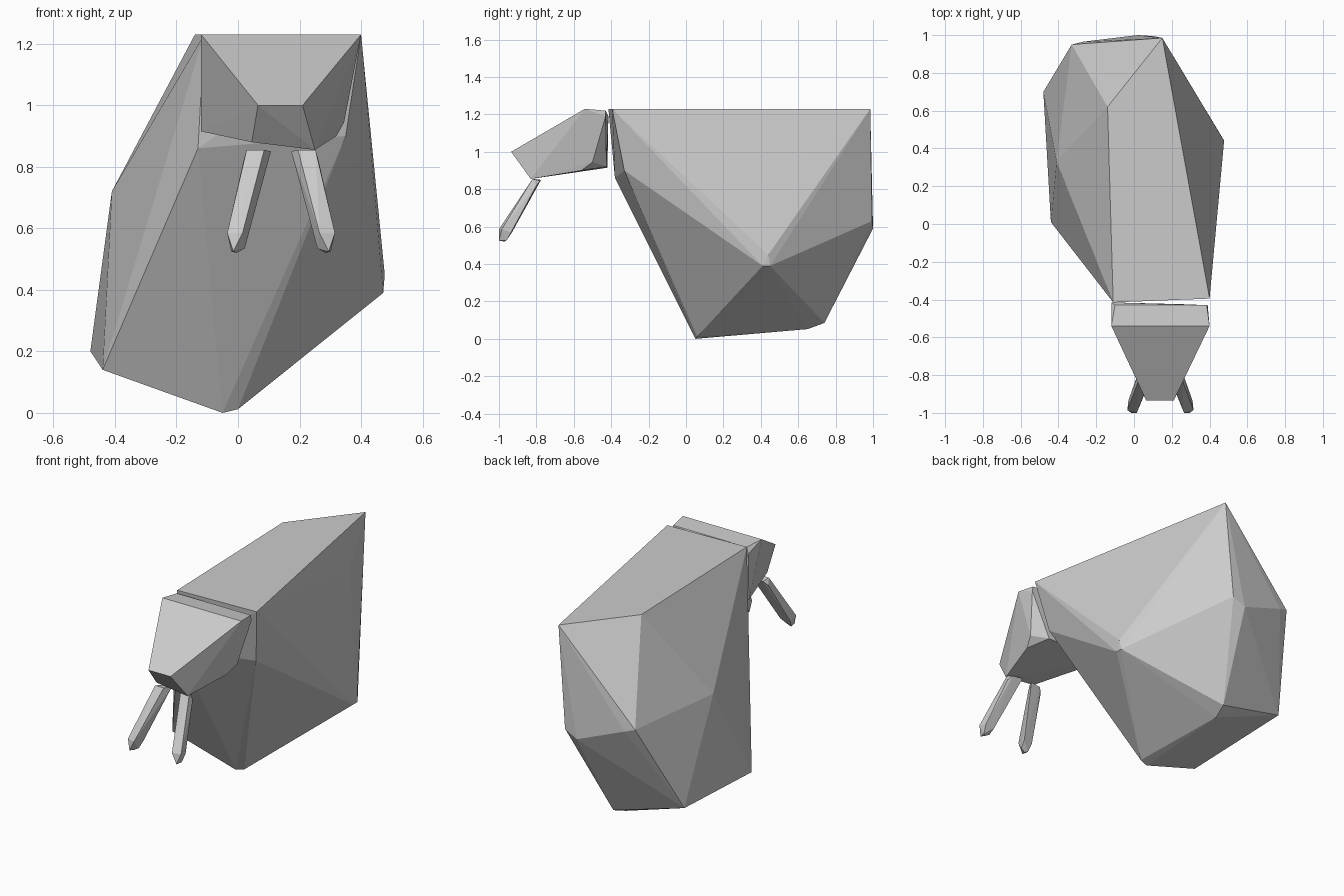
import bpy, bmesh


def faceted(name, points):
    """Flat-shaded convex solid wrapped around a few corner points."""
    bm = bmesh.new()
    for p in points:
        bm.verts.new(p)
    res = bmesh.ops.convex_hull(bm, input=bm.verts)
    bmesh.ops.delete(bm, geom=[v for v in bm.verts if not v.link_faces], context='VERTS')
    bmesh.ops.recalc_face_normals(bm, faces=bm.faces)
    mesh = bpy.data.meshes.new(name)
    bm.to_mesh(mesh)
    bm.free()
    obj = bpy.data.objects.new(name, mesh)
    bpy.context.collection.objects.link(obj)
    return obj


# Body: flat top, keel-like underside
faceted("body", [
    (-.11, -.415, 1.23), (.40, -.395, 1.23), (.15, .985, 1.23), (-.14, .62, 1.23),  # top
    (-.13, -.38, .86), (.35, -.33, .90),                                          # chest
    (.472, .41, .39), (.472, .45, .39), (.477, .44, .45), (.265, .67, 1.04),       # right flank
    (-.41, .33, .72), (-.44, .01, .14), (-.48, .70, .20),                         # left flank
    (-.33, .95, .72), (-.27, .965, .70), (.02, 1.0, .59), (.10, .995, .63),       # rump
    (-.05, .05, 0), (0, .06, .012), (-.06, .65, .052), (-.04, .74, .085),         # belly
])

# Head: tapers forward to a blunt snout
faceted("head", [
    (-.10, -.43, 1.22), (.385, -.43, 1.22), (-.12, -.54, 1.23), (.40, -.54, 1.23),
    (-.12, -.415, 1.19), (.39, -.43, 1.19),
    (.065, -.935, 1.0), (.21, -.935, 1.0),
    (.045, -.83, .88), (.25, -.83, .855),
    (-.12, -.42, .915), (.32, -.56, .90), (.345, -.50, .945), (.27, -.425, .92),
])

# Tusks: slim splayed prongs, mirrored about the head centre
tusk = [
    (.028, -.82, .855), (.085, -.82, .855), (.107, -.775, .85), (.04, -.78, .845), (.018, -.80, .82),
    (-.035, -.985, .585), (.015, -1.0, .585), (.03, -.93, .57), (-.03, -.935, .57),
    (-.015, -1.0, .525), (.022, -.965, .535), (-.022, -.96, .525), (-.005, -.97, .52),
]
for side, sign in (("left", 1), ("right", -1)):
    faceted(f"{side}_tusk", [(.14 + sign * (x - .14), y, z) for x, y, z in tusk])
